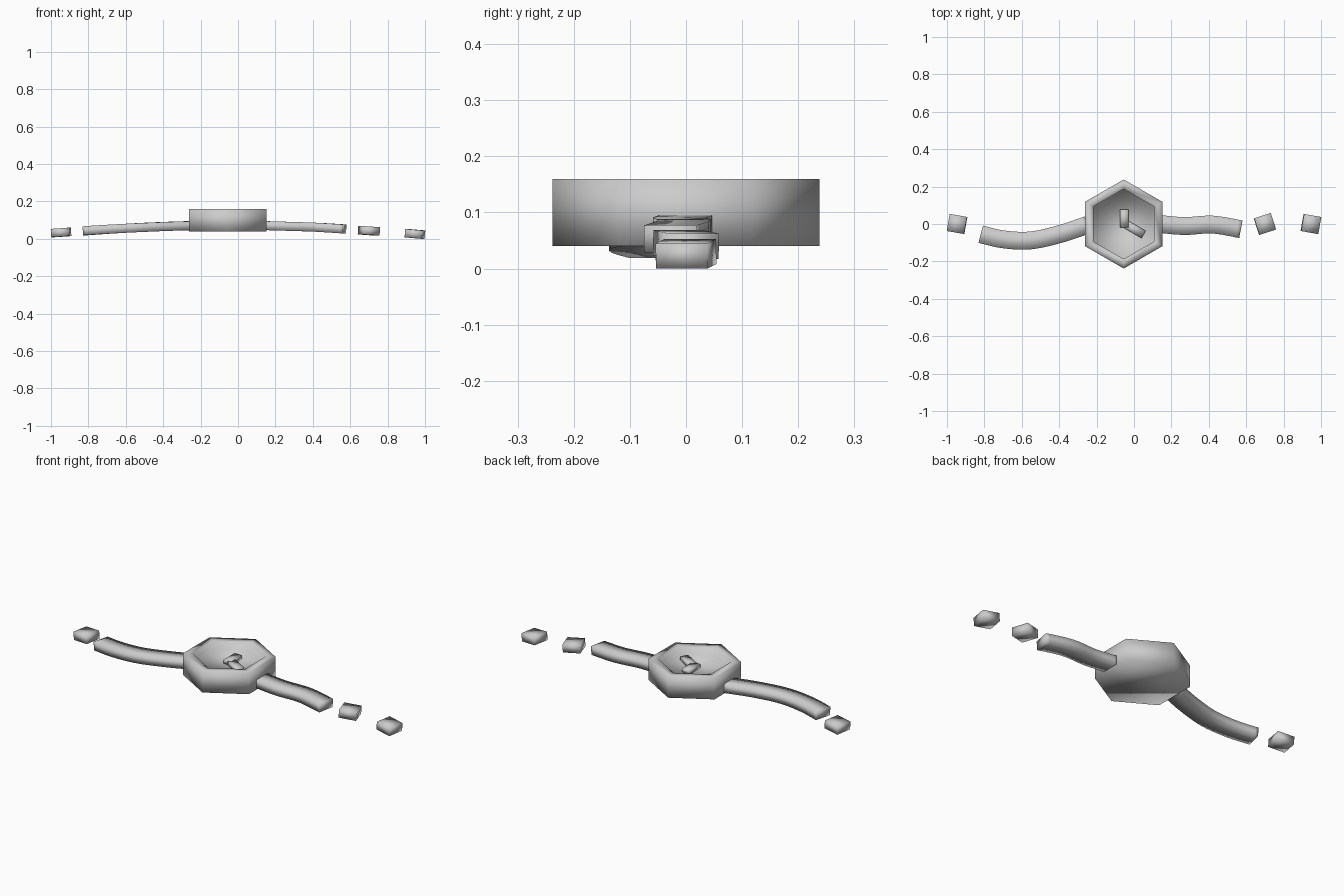
import bpy, bmesh
from math import radians, pi, sin, cos
from mathutils import Vector

if "Cube" in bpy.data.objects:
    bpy.data.objects.remove(bpy.data.objects["Cube"])

CX = -0.055


def make(name, bm):
    bmesh.ops.recalc_face_normals(bm, faces=bm.faces)
    me = bpy.data.meshes.new(name)
    bm.to_mesh(me)
    bm.free()
    for p in me.polygons:
        p.use_smooth = True
    ob = bpy.data.objects.new(name, me)
    bpy.context.collection.objects.link(ob)
    return ob


def box(name, loc, size, yaw=0, tilt=0):
    bm = bmesh.new()
    bmesh.ops.create_cube(bm, size=1)
    bmesh.ops.scale(bm, vec=size, verts=bm.verts)
    ob = make(name, bm)
    ob.location = loc
    ob.rotation_euler = (0, radians(tilt), radians(yaw))
    return ob


def strap(name, pts, width=0.095, thick=0.048, steps=5):
    # smooth path through the points, rectangular section
    path = []
    for i in range(len(pts) - 1):
        p0, p1, p2, p3 = [Vector(pts[min(max(k, 0), len(pts) - 1)])
                          for k in range(i - 1, i + 3)]
        for s in range(steps + (i == len(pts) - 2)):
            t = s / steps
            path.append(0.5 * (2 * p1 + (p2 - p0) * t
                               + (2 * p0 - 5 * p1 + 4 * p2 - p3) * t * t
                               + (3 * p1 - p0 - 3 * p2 + p3) * t ** 3))
    bm = bmesh.new()
    rings = []
    for i, p in enumerate(path):
        d = (path[min(i + 1, len(path) - 1)] - path[max(i - 1, 0)]).normalized()
        side = Vector((-d.y, d.x, 0)).normalized() * width / 2
        up = d.cross(side).normalized() * thick / 2
        rings.append([bm.verts.new(p + a * side + b * up)
                      for a, b in ((-1, -1), (1, -1), (1, 1), (-1, 1))])
    for a, b in zip(rings, rings[1:]):
        for k in range(4):
            bm.faces.new((a[k], a[(k + 1) % 4], b[(k + 1) % 4], b[k]))
    bm.faces.new(rings[0])
    bm.faces.new(rings[-1])
    return make(name, bm)


# hexagonal watch case with recessed dial
bm = bmesh.new()
rings = []
for r, z in ((0.238, 0.04), (0.238, 0.16), (0.187, 0.16), (0.187, 0.115)):
    rings.append([bm.verts.new((CX + r * cos(pi / 6 + k * pi / 3),
                                r * sin(pi / 6 + k * pi / 3), z)) for k in range(6)])
for a, b in zip(rings, rings[1:]):
    for k in range(6):
        bm.faces.new((a[k], a[(k + 1) % 6], b[(k + 1) % 6], b[k]))
bm.faces.new(rings[0])
bm.faces.new(rings[-1])
make("watch_case", bm)

# hands
box("hour_hand", (-0.052, 0.029, 0.126), (0.046, 0.098, 0.022))
box("minute_hand", (0.006, -0.03, 0.126), (0.105, 0.045, 0.022), yaw=-30)

# strap halves
strap("left_strap", [(-0.25, -0.005, 0.071), (-0.40, -0.055, 0.066), (-0.555, -0.088, 0.059),
                     (-0.70, -0.082, 0.051), (-0.818, -0.055, 0.043)])
strap("right_strap", [(0.14, 0.0, 0.071), (0.27, -0.011, 0.067),
                      (0.42, -0.003, 0.062), (0.57, -0.028, 0.053)])

# loose strap links
link = (0.093, 0.093, 0.045)
box("left_end_link", (-0.946, 0, 0.034), link, yaw=-10, tilt=-4)
box("right_inner_link", (0.70, 0, 0.043), link, yaw=18, tilt=4)
box("right_end_link", (0.946, 0, 0.0265), link, yaw=-10, tilt=5)
